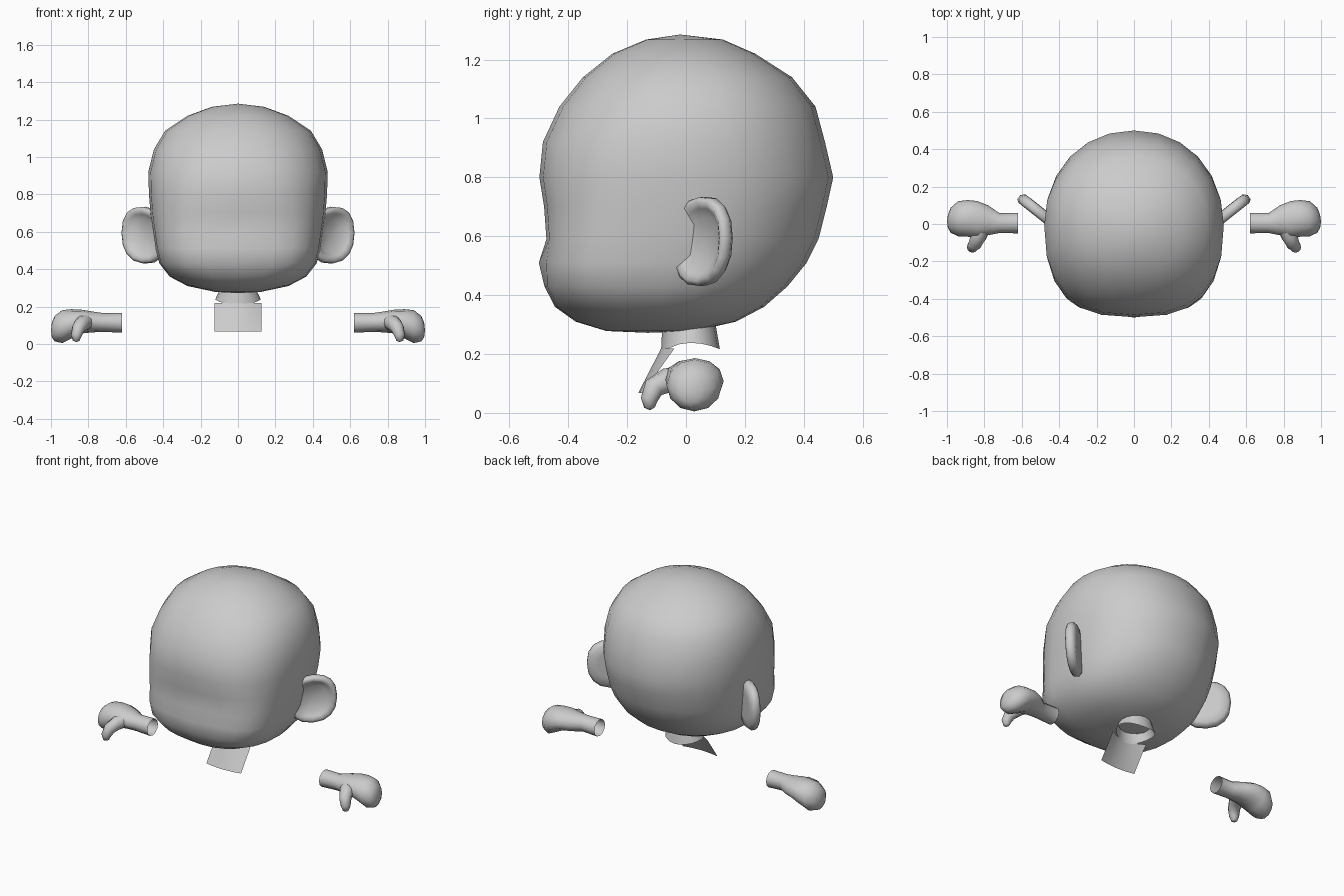
import bpy, bmesh, math
from mathutils import Vector

if "Cube" in bpy.data.objects:
    bpy.data.objects.remove(bpy.data.objects["Cube"])

skin = bpy.data.materials.new("light grey")
skin.diffuse_color = (0.6, 0.6, 0.6, 1)
skin.use_nodes = True
skin.node_tree.nodes["Principled BSDF"].inputs["Base Color"].default_value = skin.diffuse_color


def spow(v, n):
    return math.copysign(abs(v) ** (2 / n), v)


def loft(name, rings, cap_start=None, cap_end=None, closed=True):
    """Skin a list of equal-length point rings; caps are pole points."""
    bm = bmesh.new()
    rows = [[bm.verts.new(p) for p in r] for r in rings]
    n = len(rows[0])
    for a, b in zip(rows, rows[1:]):
        for i in range(n if closed else n - 1):
            j = (i + 1) % n
            bm.faces.new((a[i], a[j], b[j], b[i]))
    for row, pole in ((rows[0], cap_start), (rows[-1], cap_end)):
        if pole:
            p = bm.verts.new(pole)
            for i in range(n):
                bm.faces.new((row[i], row[(i + 1) % n], p))
    bmesh.ops.recalc_face_normals(bm, faces=bm.faces)
    me = bpy.data.meshes.new(name)
    bm.to_mesh(me)
    bm.free()
    me.materials.append(skin)
    me.polygons.foreach_set("use_smooth", [True] * len(me.polygons))
    ob = bpy.data.objects.new(name, me)
    bpy.context.collection.objects.link(ob)
    return ob


def flip(p, s):
    return Vector((p[0] * s, p[1], p[2]))


# Head: z, half width, front y, back y, squareness of the face
head_rows = [
    (0.278, 0.12, -0.27, 0.03, 2.0),
    (0.31, 0.27, -0.375, 0.17, 2.3),
    (0.36, 0.365, -0.445, 0.265, 2.7),
    (0.43, 0.42, -0.48, 0.345, 3.2),
    (0.51, 0.44, -0.483, 0.41, 3.4),
    (0.59, 0.452, -0.474, 0.45, 3.3),
    (0.70, 0.468, -0.482, 0.478, 3.0),
    (0.80, 0.476, -0.498, 0.50, 2.7),
    (0.92, 0.48, -0.486, 0.472, 2.5),
    (1.04, 0.45, -0.43, 0.44, 2.3),
    (1.14, 0.39, -0.35, 0.36, 2.2),
    (1.22, 0.27, -0.25, 0.235, 2.1),
    (1.268, 0.14, -0.135, 0.125, 2.0),
]
SEG = 24
rings = []
for z, w, yf, yb, sq in head_rows:
    yc, ry, ring = (yf + yb) / 2, (yb - yf) / 2, []
    for i in range(SEG):
        a = 2 * math.pi * i / SEG
        n = sq if math.sin(a) < 0 else 2.1
        x, y = w * spow(math.cos(a), n), yc + ry * spow(math.sin(a), n)
        if y < -0.3:  # small nose bump
            y -= 0.018 * math.exp(-(x / 0.05) ** 2 - ((z - 0.5) / 0.04) ** 2)
        ring.append((x, y, z))
    rings.append(ring)
loft("head", rings, (0, -0.13, 0.272), (0, -0.02, 1.285))

# Ears: angled dishes with a rounded rim; scale, offset toward the front
ear_rows = [(0.55, -0.03), (0.88, -0.028), (1.0, -0.008), (0.99, 0.018),
            (0.88, 0.03), (0.74, 0.016), (0.55, -0.004)]
out, face = Vector((0.78, 0.62, 0)), Vector((0.62, -0.78, 0))
for side, label in ((1, "left"), (-1, "right")):
    c = Vector((0.5, 0.058, 0.582))
    rings = []
    for s, d in ear_rows:
        ring = []
        for i in range(16):
            a = 2 * math.pi * i / 16
            p = c + out * (0.145 * s * spow(math.cos(a), 2.3)) + face * d
            p.z += 0.152 * s * spow(math.sin(a), 2.3) + 0.012 * math.cos(a)
            ring.append(flip(p, side))
        rings.append(ring)
    loft(label + "_ear", rings, flip(c - face * 0.03, side),
         flip(c - face * 0.008, side))

# Hands: x, centre y, centre z, half depth, half height
hand_rows = [
    (0.62, 0.005, 0.113, 0.055, 0.053), (0.72, 0.005, 0.115, 0.053, 0.05),
    (0.78, 0.02, 0.118, 0.08, 0.056), (0.84, 0.025, 0.12, 0.098, 0.064),
    (0.89, 0.03, 0.108, 0.098, 0.078), (0.94, 0.028, 0.093, 0.094, 0.088),
    (0.98, 0.02, 0.082, 0.067, 0.068), (0.995, 0.015, 0.075, 0.035, 0.04)]
# Thumbs: centre x, y, z and radius
thumb_rows = [
    (0.805, -0.01, 0.12, 0.042), (0.83, -0.065, 0.11, 0.042),
    (0.852, -0.11, 0.085, 0.036), (0.865, -0.125, 0.045, 0.029),
    (0.865, -0.124, 0.018, 0.018)]
for side, label in ((1, "left"), (-1, "right")):
    ang = [2 * math.pi * i / 12 for i in range(12)]
    rings = [[flip((x + 0.0, y + ry * math.cos(a), z + rz * math.sin(a)), side)
              for a in ang] for x, y, z, ry, rz in hand_rows]
    loft(label + "_hand", rings, None, flip((1.0, 0.012, 0.072), side))
    rings = []
    for k, (x, y, z, r) in enumerate(thumb_rows):
        lo, hi = thumb_rows[max(k - 1, 0)], thumb_rows[min(k + 1, 4)]
        t = (Vector(hi[:3]) - Vector(lo[:3])).normalized()
        u = t.cross(Vector((1, 0, 0))).normalized()
        v = t.cross(u)
        rings.append([flip(Vector((x, y, z)) + r * (u * math.cos(a) + v * math.sin(a)), side)
                      for a in ang])
    loft(label + "_thumb", rings, None, flip((0.863, -0.122, 0.009), side))

# Neck: short open collar with an arched lower edge
top, low = [], []
for i in range(16):
    a = 2 * math.pi * i / 16
    c, s = math.cos(a), math.sin(a)
    top.append((0.09 * c, 0.01 + 0.09 * s, 0.305))
    low.append((0.122 * c, 0.015 + 0.1 * s, 0.238 - (0.022 if s > 0 else 0.035) * s * s))
loft("neck", [top, low])

# Neck front flap: curved open sheet hanging from the collar
flap = []
for t in (0, 0.5, 1):
    flap.append([(x, -0.085 - 0.077 * t + (0.045 - 0.03 * t) * (x / 0.125) ** 2,
                  0.218 - 0.15 * t) for x in (-0.125, -0.07, 0, 0.07, 0.125)])
loft("neck_front_flap", flap, closed=False)
